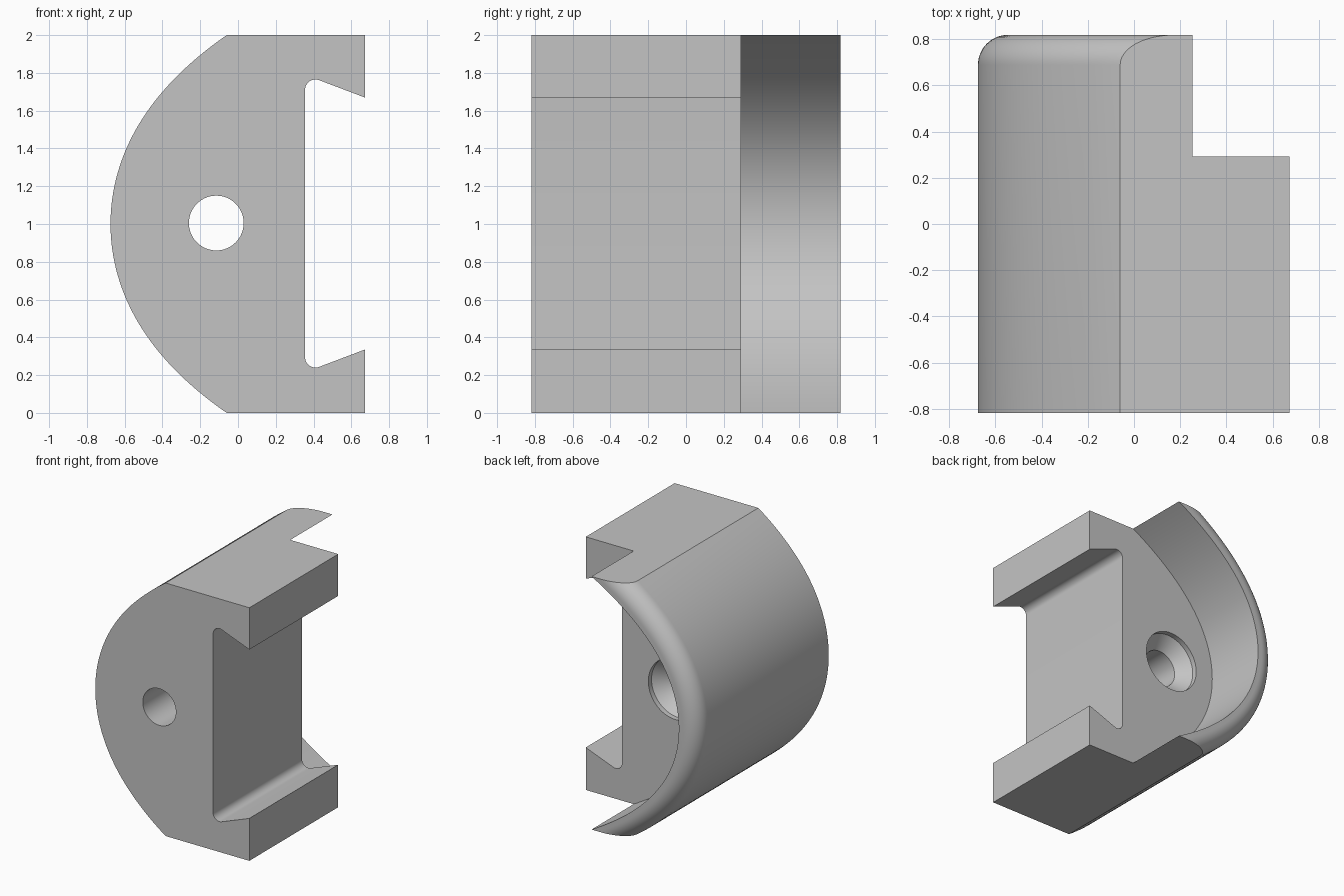
import bpy, bmesh
from math import sin, cos, pi, radians, hypot

cube = bpy.data.objects.get("Cube")
if cube:
    bpy.data.objects.remove(cube, do_unlink=True)

FRONT, BACK, STEP = -0.818, 0.818, 0.292
RIGHT, WALL, FILLET = 0.672, 0.165, 0.13

grey = bpy.data.materials.new("plain grey")
grey.use_nodes = True
grey.diffuse_color = (0.55, 0.55, 0.55, 1)
grey.node_tree.nodes["Principled BSDF"].inputs["Base Color"].default_value = (0.55, 0.55, 0.55, 1)


def loft(name, rings):
    """Closed solid through rings given as (y, [(x, z), ...])."""
    bm = bmesh.new()
    loops = [[bm.verts.new((x, y, z)) for x, z in pts] for y, pts in rings]
    n = len(loops[0])
    for a, b in zip(loops, loops[1:]):
        for i in range(n):
            j = (i + 1) % n
            bm.faces.new((a[i], a[j], b[j], b[i]))
    bm.faces.new(loops[0])
    bm.faces.new(loops[-1])
    bmesh.ops.recalc_face_normals(bm, faces=bm.faces[:])
    mesh = bpy.data.meshes.new(name)
    bm.to_mesh(mesh)
    bm.free()
    mesh.materials.append(grey)
    obj = bpy.data.objects.new(name, mesh)
    bpy.context.collection.objects.link(obj)
    return obj


def bow(t, d):
    """Point on the bowed side, moved inward by d."""
    slope = 1.02 * t + 0.42 * t ** 3
    k = d / hypot(1, slope)
    return -0.675 + 0.51 * t * t + 0.105 * t ** 4 + k, 1 + t - k * slope


def outline(d, right, reach=1.0, n=72):
    """Bowed side from bottom to top, closed by a straight right side."""
    lo, hi = 0.5, 1.8
    for _ in range(40):
        mid = (lo + hi) / 2
        lo, hi = (mid, hi) if bow(mid, d)[1] < 1 + reach else (lo, mid)
    curve = [bow(lo * (2 * i / n - 1), d) for i in range(n + 1)]
    return curve + [(right, 1 + reach), (right, 1 - reach)]


def circle(r, n=64):
    return [(-0.115 + r * cos(2 * pi * i / n), 1.005 + r * sin(2 * pi * i / n)) for i in range(n)]


# Body with its rounded back edge
rings = [(FRONT, outline(0, RIGHT))]
for i in range(13):
    a = pi / 2 * i / 12
    rings.append((BACK - FILLET + FILLET * sin(a), outline(FILLET * (1 - cos(a)), RIGHT)))
body = loft("clamp_body", rings)

# Recess behind the body, leaving a thin bowed rim
recess_shape = outline(WALL, 1.0, 1.05)
recess = loft("recess_cutter", [(STEP, recess_shape), (1.0, recess_shape)])

# Dovetail slot with rounded inner corners
lower = [(0.8, 0.384)]
for i in range(13):
    a = radians(291 - 111 * i / 12)
    lower.append((0.41 + 0.055 * cos(a), 0.295 + 0.055 * sin(a)))
slot_shape = lower + [(x, 2.005 - z) for x, z in reversed(lower)]
slot = loft("slot_cutter", [(-1.0, slot_shape), (1.0, slot_shape)])

# Countersunk screw hole
hole = loft("hole_cutter", [(-1.0, circle(0.145)), (STEP - 0.135, circle(0.145)),
                            (STEP - 0.04, circle(0.24)), (STEP + 0.1, circle(0.24))])

bpy.ops.object.select_all(action='DESELECT')
bpy.context.view_layer.objects.active = body
body.select_set(True)
for cutter in (recess, slot, hole):
    cutter.hide_render = True
    mod = body.modifiers.new(cutter.name, 'BOOLEAN')
    mod.operation = 'DIFFERENCE'
    mod.solver = 'EXACT'
    mod.object = cutter
    bpy.ops.object.modifier_apply(modifier=mod.name)
    bpy.data.objects.remove(cutter, do_unlink=True)

bpy.ops.object.shade_smooth_by_angle(angle=radians(20))
